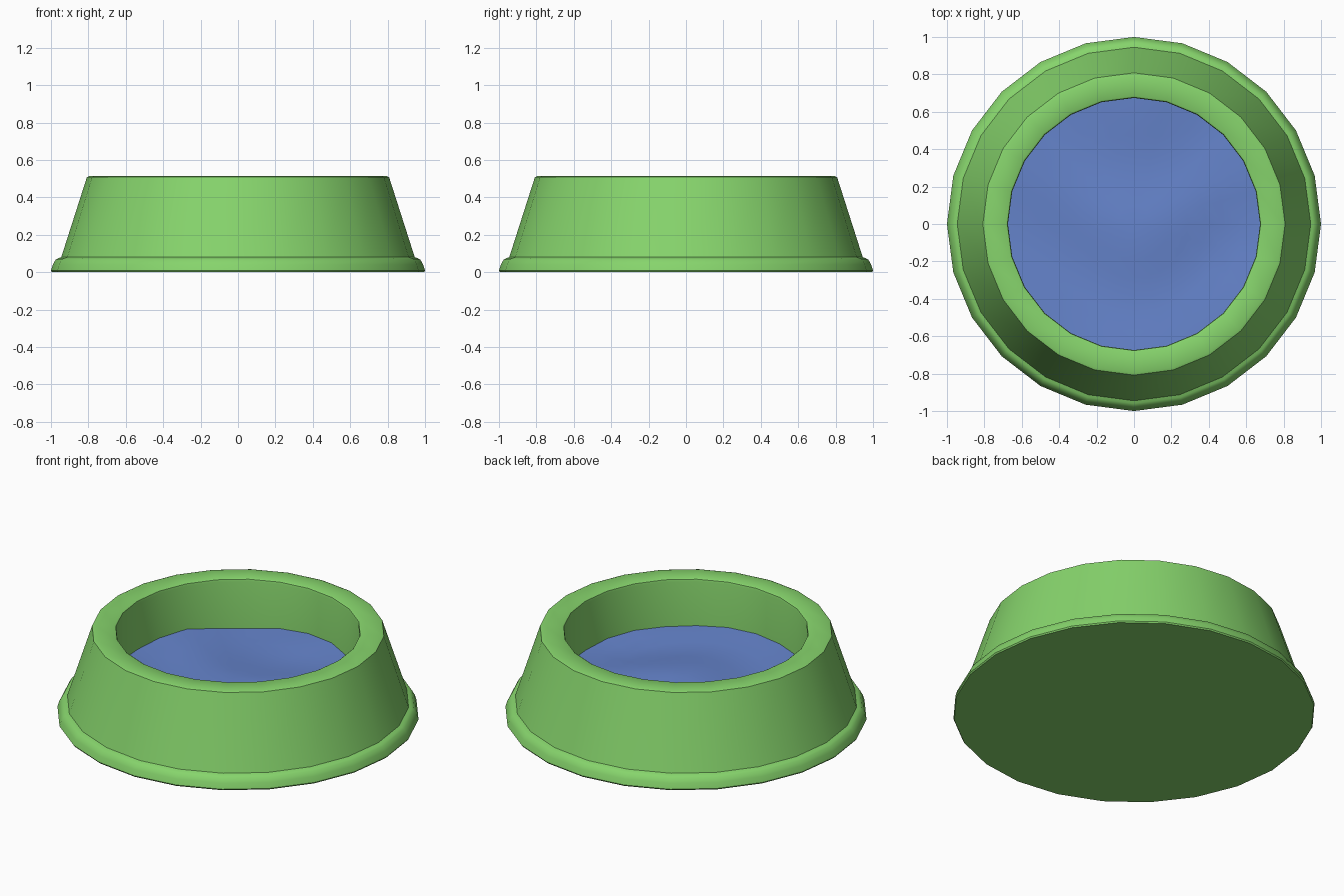
import bpy, bmesh
from math import sin, cos, pi

if "Cube" in bpy.data.objects:
    bpy.data.objects.remove(bpy.data.objects["Cube"])

SIDES = 24


def material(name, color):
    m = bpy.data.materials.new(name)
    m.diffuse_color = color
    m.use_nodes = True
    m.node_tree.nodes["Principled BSDF"].inputs["Base Color"].default_value = m.diffuse_color
    return m


def lathe(name, profile, mat, height=None, angle=0.7):
    """Revolve (radius, z) points; radius 0 at either end becomes a pole."""
    bm = bmesh.new()
    rings = []
    for r, z in profile:
        pts = [(r * cos(2 * pi * i / SIDES), r * sin(2 * pi * i / SIDES))
               for i in range(SIDES if r else 1)]
        rings.append([bm.verts.new((x, y, z + (height(x, y) if height else 0)))
                      for x, y in pts])
    for a, b in zip(rings, rings[1:]):
        for i in range(SIDES):
            j = (i + 1) % SIDES
            if len(a) == 1:
                bm.faces.new((a[0], b[j], b[i]))
            elif len(b) == 1:
                bm.faces.new((a[i], a[j], b[0]))
            else:
                bm.faces.new((a[i], a[j], b[j], b[i]))
    bmesh.ops.recalc_face_normals(bm, faces=bm.faces)
    me = bpy.data.meshes.new(name)
    bm.to_mesh(me)
    bm.free()
    me.materials.append(mat)
    ob = bpy.data.objects.new(name, me)
    bpy.context.collection.objects.link(ob)
    bpy.ops.object.select_all(action='DESELECT')
    ob.select_set(True)
    bpy.context.view_layer.objects.active = ob
    bpy.ops.object.shade_smooth_by_angle(angle=angle)
    return ob


# Bowl: flat base, rounded foot lip, sloping wall, flat rim, straight inner wall
lathe("bowl", [(0, 0), (0.995, 0), (1.0, 0.008), (0.99, 0.04), (0.975, 0.067),
               (0.96, 0.075), (0.945, 0.08), (0.812, 0.495), (0.808, 0.508),
               (0.795, 0.513), (0.685, 0.513), (0.677, 0.508), (0.674, 0.495),
               (0.674, 0.10), (0, 0.10)],
      material("green_plastic", (0.24, 0.66, 0.15, 1)))


# Water: gently rippled sheet reaching the inner wall
def ripple(x, y):
    return 0.010 * sin(9 * y + 2 * cos(4 * x)) + 0.006 * sin(8 * x + 1)


water = lathe("water", [(0.674 * k / 7, 0.22) for k in range(7, -1, -1)],
              material("water_blue", (0.13, 0.23, 0.6, 1)), ripple)
if water.data.polygons[0].normal.z < 0:
    water.data.flip_normals()
